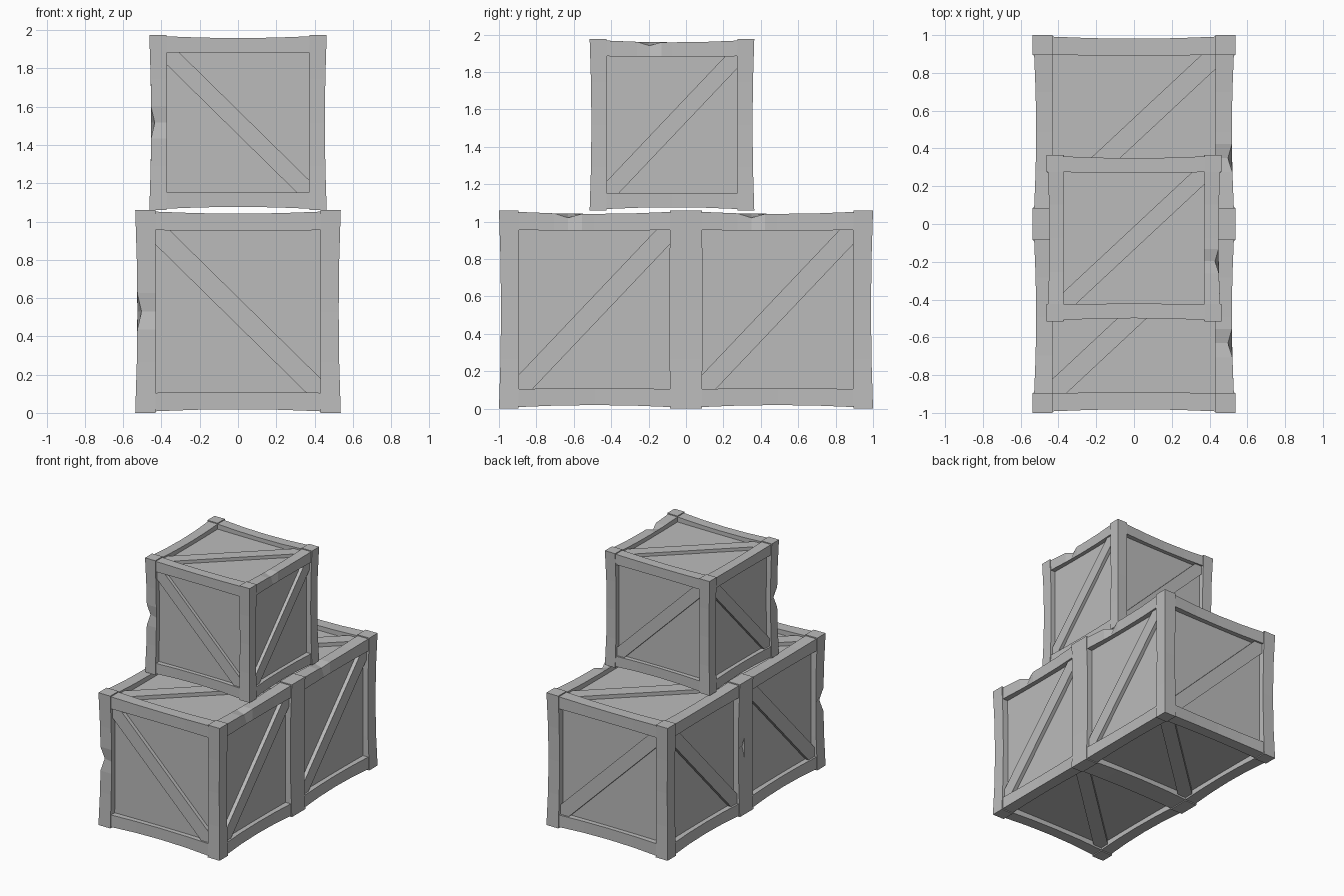
import bpy
import bmesh
from mathutils import Vector

old = bpy.data.objects.get("Cube")
if old:
    bpy.data.objects.remove(old, do_unlink=True)

GREY = bpy.data.materials.new("crate_grey")
GREY.use_nodes = True
COLOUR = (0.5, 0.5, 0.5, 1)
GREY.diffuse_color = COLOUR
GREY.node_tree.nodes["Principled BSDF"].inputs["Base Color"].default_value = COLOUR

HALF = Vector((0.537, 0.51, 0.53))   # half size of a full crate
BEAM = 0.105                         # timber width
RECESS = 0.055                       # panel depth below the frame
BOW = 0.011                          # inward bend of each timber
AXIS_NAMES = ("cross", "side", "upright")


def finish(bm, name, centre, scale):
    bmesh.ops.recalc_face_normals(bm, faces=bm.faces)
    mesh = bpy.data.meshes.new(name)
    bm.to_mesh(mesh)
    bm.free()
    mesh.materials.append(GREY)
    obj = bpy.data.objects.new(name, mesh)
    obj.location = centre
    obj.scale = (scale,) * 3
    bpy.context.collection.objects.link(obj)


def loft(bm, rings):
    """Skin a list of equal rings and cap both ends."""
    rings = [[bm.verts.new(p) for p in ring] for ring in rings]
    n = len(rings[0])
    for a, b in zip(rings, rings[1:]):
        for i in range(n):
            j = (i + 1) % n
            bm.faces.new((a[i], a[j], b[j], b[i]))
    bm.faces.new(rings[0])
    bm.faces.new(rings[-1])


def timber(bm, axis, su, sv, chip=None):
    """One bowed edge timber along an axis, optionally chipped on its outer edge."""
    u, v = [k for k in range(3) if k != axis]
    post = axis == 2
    inset = 0 if post else 0.008
    length = HALF[axis] - (0 if post else BEAM - 0.01)
    steps = {0, 0.25, 0.5, 0.75, 1}
    if chip:
        steps = {t for t in steps if abs(t - chip) > 0.1} | {chip - 0.09, chip, chip + 0.09}
    rings = []
    for t in sorted(steps):
        bend = BOW * (1 - (2 * t - 1) ** 2)
        ring = []
        for iu, iv in ((0, 0), (1, 0), (1, 1), (0, 1)):
            cut = 0.022 if t == chip and not (iu or iv) else 0
            p = Vector()
            p[axis] = length * (2 * t - 1)
            for k, s, inner in ((u, su, iu), (v, sv, iv)):
                p[k] = s * (HALF[k] - (BEAM + bend * 0.3 if inner else inset + bend + cut))
            ring.append(p)
        rings.append(ring)
    loft(bm, rings)


def brace(bm, axis, side):
    """Diagonal board across one face, mitred into the frame corners."""
    u, v = [k for k in range(3) if k != axis]
    a, b = HALF[u] - BEAM + 0.004, HALF[v] - BEAM + 0.004
    c = 0.075
    slope = -1 if axis == 1 else 1
    outline = [(-a, -b), (c - a, -b), (a, b - c), (a, b), (a - c, b), (-a, c - b)]
    rings = []
    for depth in (RECESS + 0.01, 0.025):
        ring = []
        for x, y in outline:
            p = Vector()
            p[axis], p[u], p[v] = side * (HALF[axis] - depth), x, y * slope
            ring.append(p)
        rings.append(ring)
    loft(bm, rings)


def crate(label, centre, scale=1.0):
    # Recessed panels
    bm = bmesh.new()
    bmesh.ops.create_cube(bm, size=2)
    bmesh.ops.scale(bm, vec=HALF - Vector((RECESS,) * 3), verts=bm.verts)
    finish(bm, label + "_panels", centre, scale)
    # Frame timbers and diagonal braces, grouped by direction
    for axis, word in enumerate(AXIS_NAMES):
        bm = bmesh.new()
        for su in (-1, 1):
            for sv in (-1, 1):
                chip = None
                if axis == 2 and su == sv == -1:
                    chip = 0.5
                if axis == 1 and su == sv == 1:
                    chip = 0.33
                timber(bm, axis, su, sv, chip)
        finish(bm, f"{label}_{word}_timbers", centre, scale)
    bm = bmesh.new()
    for axis in range(3):
        for side in (-1, 1):
            brace(bm, axis, side)
    finish(bm, label + "_braces", centre, scale)


crate("front_crate", (0, -0.49, HALF.z))
crate("back_crate", (0, 0.49, HALF.z))
crate("top_crate", (0, -0.075, 2 * HALF.z + HALF.z * 0.863), 0.863)
